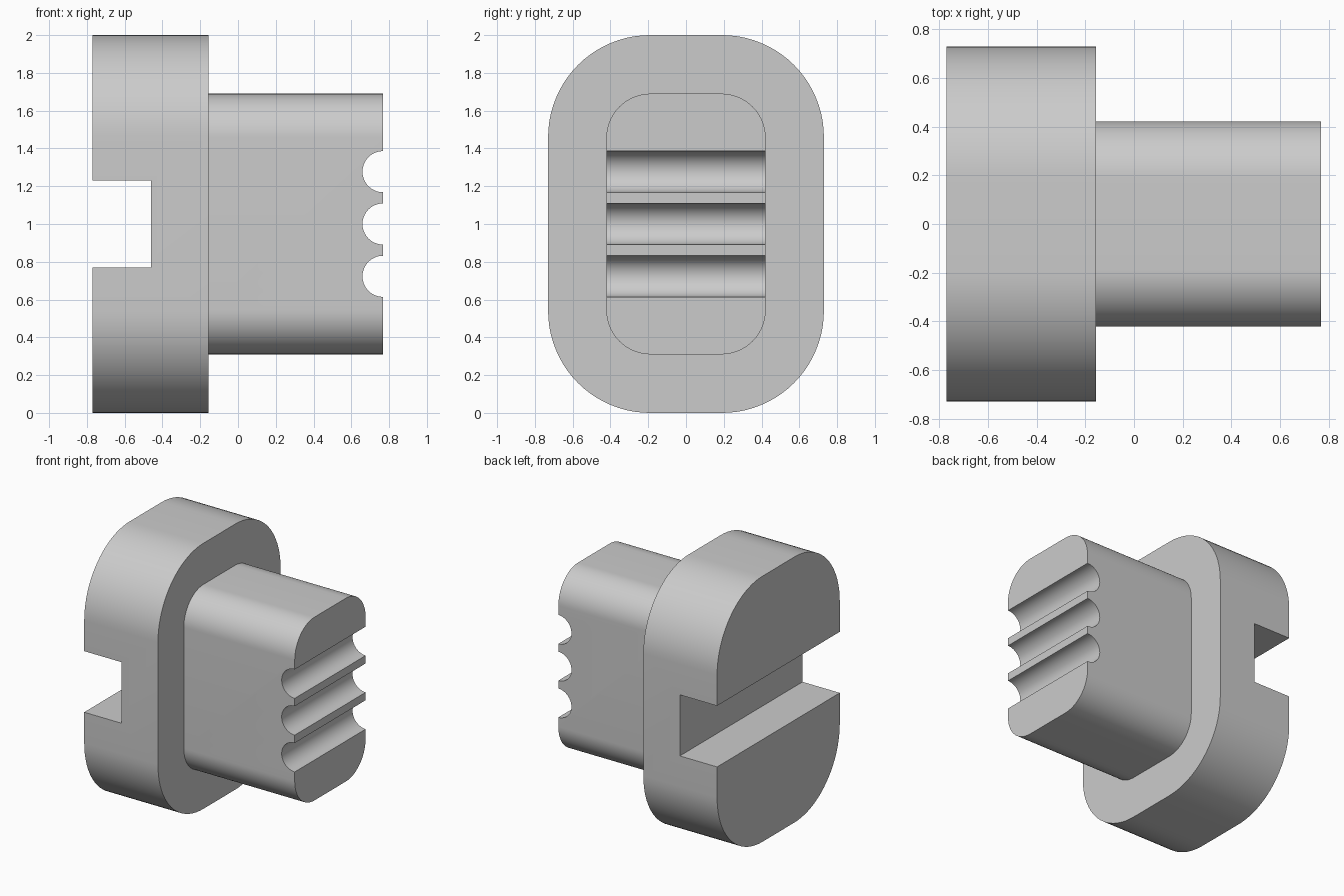
import bpy, bmesh
from math import cos, sin, pi, radians

cube = bpy.data.objects.get("Cube")
if cube:
    bpy.data.objects.remove(cube, do_unlink=True)

grey = bpy.data.materials.new("light grey")
grey.use_nodes = True
grey.diffuse_color = (0.6, 0.6, 0.6, 1)
grey.node_tree.nodes["Principled BSDF"].inputs["Base Color"].default_value = (0.6, 0.6, 0.6, 1)

MID = 1.0  # height of the shared axis


def extrude_profile(name, points, axis_vec):
    """Fill a closed outline and extrude it into a solid."""
    bm = bmesh.new()
    face = bm.faces.new([bm.verts.new(p) for p in points])
    top = bmesh.ops.extrude_face_region(bm, geom=[face])["geom"]
    bmesh.ops.translate(bm, vec=axis_vec,
                        verts=[v for v in top if isinstance(v, bmesh.types.BMVert)])
    bmesh.ops.recalc_face_normals(bm, faces=bm.faces)
    mesh = bpy.data.meshes.new(name)
    bm.to_mesh(mesh)
    bm.free()
    mesh.materials.append(grey)
    obj = bpy.data.objects.new(name, mesh)
    bpy.context.collection.objects.link(obj)
    return obj


def rounded_block(name, x0, x1, half_y, half_z, radius, steps=20):
    """Rounded rectangle in the YZ plane, extruded along x."""
    points = []
    for k, (sy, sz) in enumerate([(1, 1), (-1, 1), (-1, -1), (1, -1)]):
        for i in range(steps + 1):
            a = (k + i / steps) * pi / 2
            points.append((x0, sy * (half_y - radius) + radius * cos(a),
                           MID + sz * (half_z - radius) + radius * sin(a)))
    return extrude_profile(name, points, (x1 - x0, 0, 0))


def cut(obj, cutter):
    """Subtract the cutter, bake the result and remove the cutter."""
    cutter.hide_render = True
    mod = obj.modifiers.new("cut", 'BOOLEAN')
    mod.operation = 'DIFFERENCE'
    mod.solver = 'EXACT'
    mod.object = cutter
    bpy.ops.object.select_all(action='DESELECT')
    bpy.context.view_layer.objects.active = obj
    obj.select_set(True)
    bpy.ops.object.modifier_apply(modifier=mod.name)
    bpy.data.objects.remove(cutter, do_unlink=True)


# Wide head and narrower shank
head = rounded_block("head", -0.77, -0.156, 0.73, 1.0, 0.54)
shank = rounded_block("shank", -0.156, 0.768, 0.422, 0.69, 0.235)

# Straight slot across the head
slot = [(x, -1, MID + z) for x, z in [(-1, -0.23), (-0.46, -0.23), (-0.46, 0.23), (-1, 0.23)]]
cut(head, extrude_profile("slot_cutter", slot, (0, 2, 0)))

# Three half-round grooves across the shank end
for offset in (-0.277, 0, 0.277):
    circle = [(0.768 + 0.109 * cos(i * pi / 20), -1, MID + offset + 0.109 * sin(i * pi / 20))
              for i in range(40)]
    cut(shank, extrude_profile("groove_cutter", circle, (0, 2, 0)))

# Smooth rounded walls, sharp edges
for obj in (head, shank):
    bpy.ops.object.select_all(action='DESELECT')
    bpy.context.view_layer.objects.active = obj
    obj.select_set(True)
    bpy.ops.object.shade_smooth_by_angle(angle=radians(30))
